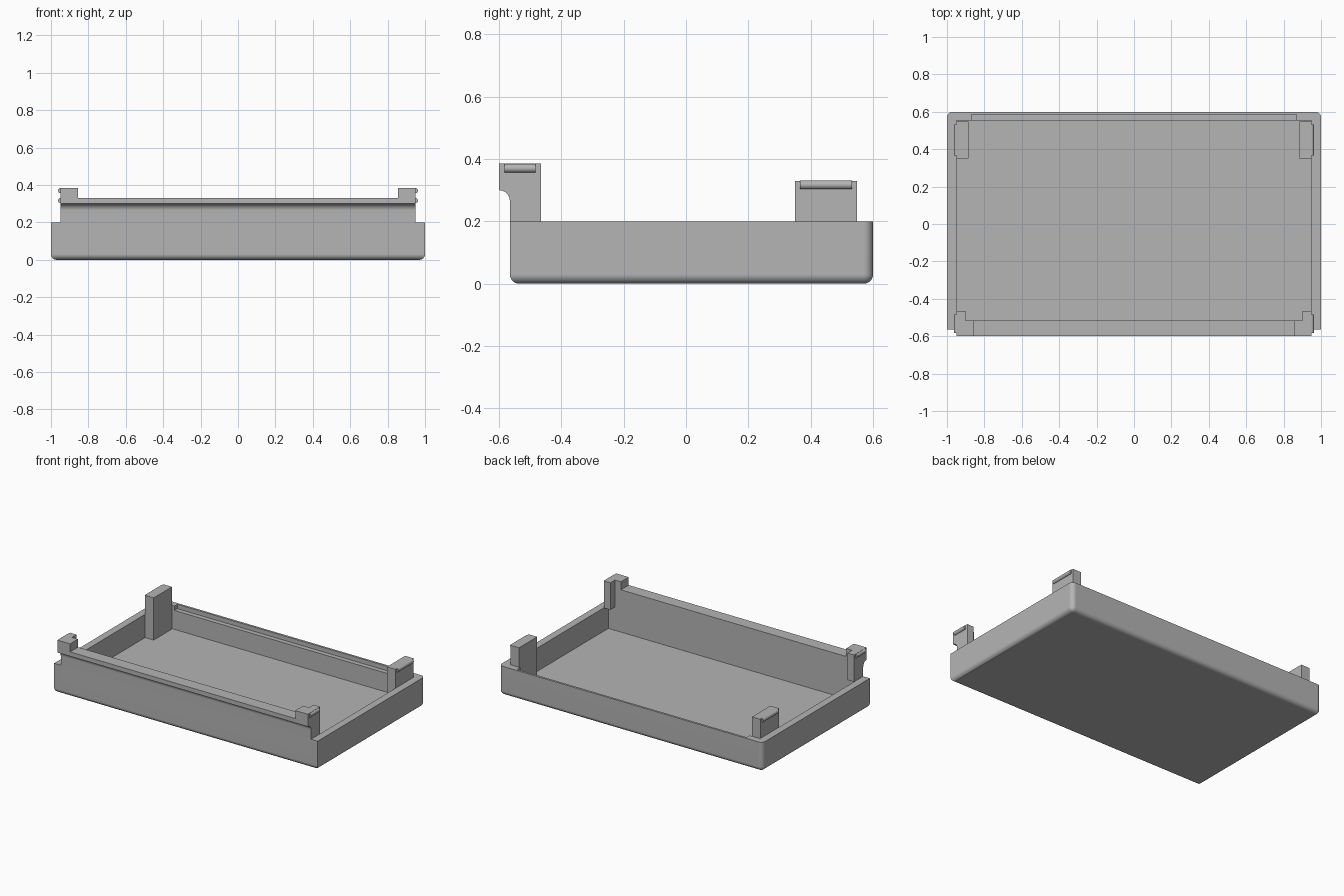
import bpy, bmesh, math
from mathutils import Matrix, Vector

old = bpy.data.objects.get("Cube")
if old:
    bpy.data.objects.remove(old, do_unlink=True)

grey = bpy.data.materials.new("light grey plastic")
grey.use_nodes = True
grey.diffuse_color = (0.46, 0.46, 0.46, 1)
grey.node_tree.nodes["Principled BSDF"].inputs["Base Color"].default_value = grey.diffuse_color


def make(name, bm):
    bmesh.ops.recalc_face_normals(bm, faces=bm.faces)
    mesh = bpy.data.meshes.new(name)
    bm.to_mesh(mesh)
    bm.free()
    obj = bpy.data.objects.new(name, mesh)
    bpy.context.collection.objects.link(obj)
    mesh.materials.append(grey)
    return obj


def box_mesh(x, y, z):
    bm = bmesh.new()
    size = [b - a for a, b in (x, y, z)]
    centre = [(a + b) / 2 for a, b in (x, y, z)]
    bmesh.ops.create_cube(bm, size=1, matrix=Matrix.Translation(centre) @ Matrix.Diagonal((*size, 1)))
    return bm


def box(name, x, y, z):
    return make(name, box_mesh(x, y, z))


def extrude_x(name, profile, half):
    """Extrude a (y, z) profile across the width."""
    bm = bmesh.new()
    face = bm.faces.new([bm.verts.new((-half, y, z)) for y, z in profile])
    new = bmesh.ops.extrude_face_region(bm, geom=[face])["geom"]
    verts = [v for v in new if isinstance(v, bmesh.types.BMVert)]
    bmesh.ops.translate(bm, verts=verts, vec=(2 * half, 0, 0))
    return make(name, bm)


def activate(obj):
    bpy.ops.object.select_all(action="DESELECT")
    obj.select_set(True)
    bpy.context.view_layer.objects.active = obj


def combine(target, tool, operation):
    tool.hide_render = True
    mod = target.modifiers.new("combine", "BOOLEAN")
    mod.operation, mod.solver, mod.object = operation, "EXACT", tool
    activate(target)
    bpy.ops.object.modifier_apply(modifier=mod.name)
    bpy.data.objects.remove(tool, do_unlink=True)


FRONT, LIP, BACK, RIM = -0.565, -0.6, 0.6, 0.2
INNER_X, INNER_FRONT, INNER_BACK, FLOOR = 0.95, -0.515, 0.553, 0.04
LIP_TOP, CLIP_TOP = 0.33, 0.385

# Tray shell: rounded along the bottom and up the back corners
bm = box_mesh((-1, 1), (FRONT, BACK), (0, RIM))
rounded = [e for e in bm.edges
           if all(v.co.z < 0.01 for v in e.verts) or all(v.co.y > 0.5 for v in e.verts)
           and abs(e.verts[0].co.z - e.verts[1].co.z) > 0.1]
bmesh.ops.bevel(bm, geom=rounded, offset=0.03, segments=8, profile=0.5, affect="EDGES")
tray = make("tray", bm)

# Raised front wall with a coved overhanging lip
cove = LIP - FRONT
arc = [(LIP - cove * math.cos(a), 0.3 + cove + -cove * math.sin(a))
       for a in (math.pi / 2 * i / 8 for i in range(9))]
wall = [(FRONT, 0.1)] + arc + [(LIP, LIP_TOP), (INNER_FRONT, LIP_TOP), (INNER_FRONT, 0.1)]
combine(tray, extrude_x("front_wall", wall, INNER_X), "UNION")

# Hollow interior and the shallow rebate along the back rim
combine(tray, box("cavity", (-INNER_X, INNER_X), (INNER_FRONT, INNER_BACK), (FLOOR, 0.5)), "DIFFERENCE")
combine(tray, box("rebate", (-0.87, 0.87), (0.5, 0.585), (0.17, 0.5)), "DIFFERENCE")
parts = [tray]


def latch_ridge(name, side, y0, y1, z):
    bm = bmesh.new()
    place = Matrix.Translation((side * 0.948, (y0 + y1) / 2, z)) @ Matrix.Rotation(math.pi / 2, 4, "X")
    bmesh.ops.create_cone(bm, cap_ends=True, segments=24, radius1=0.014, radius2=0.014,
                          depth=y1 - y0, matrix=place)
    return make(name, bm)


# Corner clips, each with a rounded latch ridge on the outside
for side, label in ((1, "left"), (-1, "right")):
    def span(a, b):
        return tuple(sorted((side * a, side * b)))

    parts += [
        box(f"front_{label}_block", span(0.855, INNER_X), (LIP, INNER_FRONT), (LIP_TOP, CLIP_TOP)),
        box(f"front_{label}_clip", span(0.9, INNER_X), (INNER_FRONT, -0.465), (RIM, CLIP_TOP)),
        box(f"back_{label}_clip", span(0.885, INNER_X), (0.35, 0.548), (FLOOR, LIP_TOP)),
        latch_ridge(f"front_{label}_ridge", side, -0.583, -0.483, 0.37),
        latch_ridge(f"back_{label}_ridge", side, 0.365, 0.533, 0.317),
    ]

for obj in parts:
    activate(obj)
    bpy.ops.object.shade_smooth_by_angle(angle=math.radians(30))
    mod = obj.modifiers.new("even shading", "WEIGHTED_NORMAL")
    mod.keep_sharp = True
